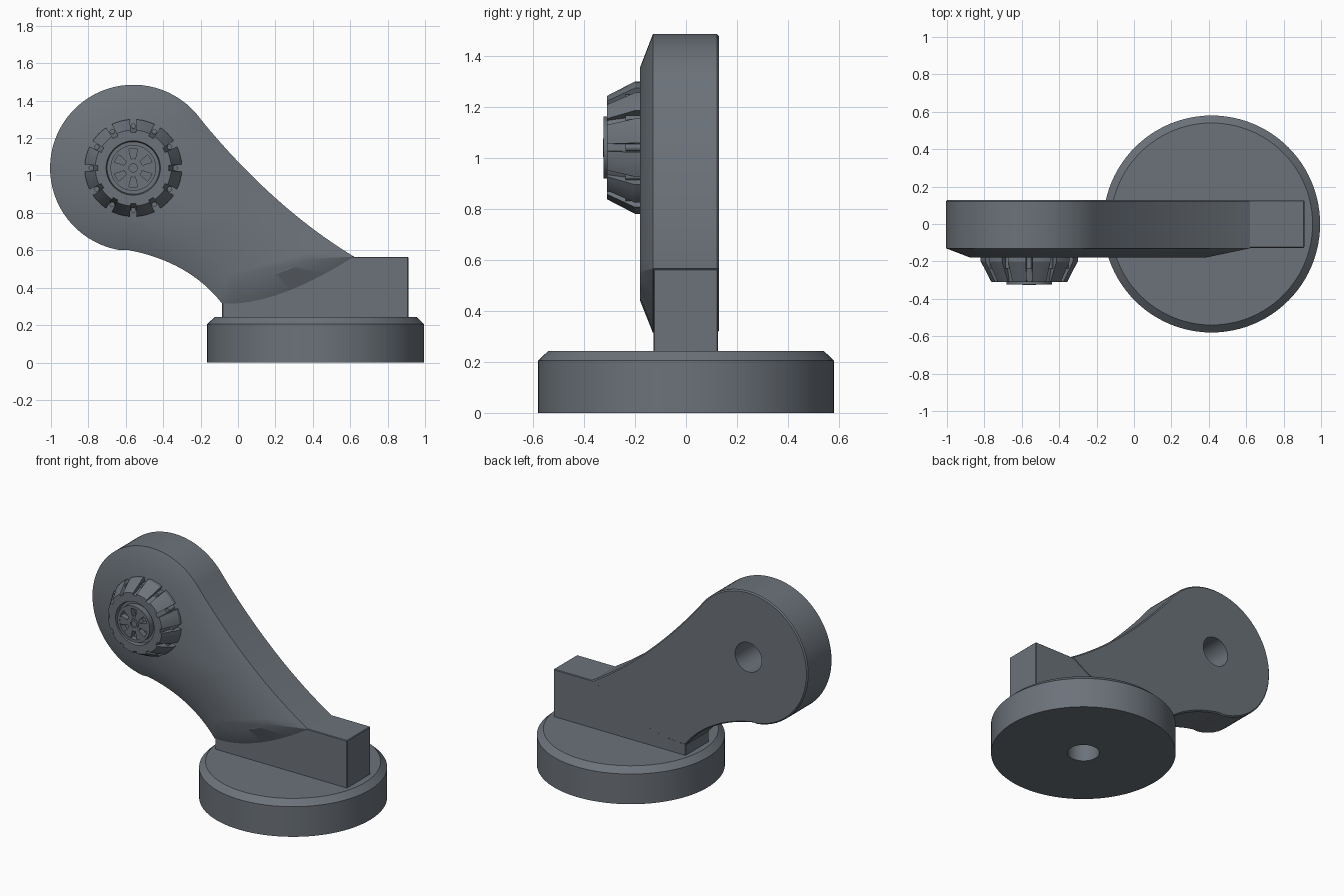
import bpy, bmesh, math
from mathutils import Vector, Matrix

default = bpy.data.objects.get("Cube")
if default:
    bpy.data.objects.remove(default, do_unlink=True)

GREY = (0.15, 0.17, 0.195, 1)
mat = bpy.data.materials.new("slate_grey")
mat.use_nodes = True
mat.diffuse_color = GREY
mat.node_tree.nodes["Principled BSDF"].inputs["Base Color"].default_value = GREY

PIVOT = Vector((-0.56, 0, 1.04))
TO_FRONT = Matrix.Rotation(math.radians(90), 4, 'X')  # local z points to -y


def finish(name, bm, matrix=Matrix()):
    bmesh.ops.remove_doubles(bm, verts=bm.verts, dist=1e-5)
    bmesh.ops.recalc_face_normals(bm, faces=bm.faces)
    mesh = bpy.data.meshes.new(name)
    bm.to_mesh(mesh)
    bm.free()
    mesh.materials.append(mat)
    obj = bpy.data.objects.new(name, mesh)
    obj.matrix_world = matrix
    bpy.context.collection.objects.link(obj)
    return obj


def smooth(obj):
    bpy.ops.object.select_all(action='DESELECT')
    obj.select_set(True)
    bpy.context.view_layer.objects.active = obj
    bpy.ops.object.shade_smooth_by_angle(angle=math.radians(25))


def lathe(name, profile, matrix=Matrix(), steps=72):
    bm = bmesh.new()
    vs = [bm.verts.new((r, 0, h)) for r, h in profile]
    es = [bm.edges.new(p) for p in zip(vs, vs[1:])]
    bmesh.ops.spin(bm, geom=vs + es, cent=(0, 0, 0), axis=(0, 0, 1),
                   angle=math.tau, steps=steps)
    return finish(name, bm, matrix)


def loft(bm, rings):
    loops = [[bm.verts.new(p) for p in ring] for ring in rings]
    n = len(loops[0])
    for a, b in zip(loops, loops[1:]):
        for i in range(n):
            j = (i + 1) % n
            bm.faces.new((a[i], a[j], b[j], b[i]))
    bm.faces.new(loops[0][::-1])
    bm.faces.new(loops[-1])


def sectors(bm, count, start, half, levels, steps=4):
    """Ring of wedges; levels are (height, inner radius, outer radius)."""
    for k in range(count):
        mid = math.radians(start + 360 * k / count)
        angles = [mid + math.radians(half) * (2 * i / steps - 1) for i in range(steps + 1)]
        loft(bm, [[(r * math.cos(a), r * math.sin(a), h)
                   for r, seq in ((ro, angles), (ri, angles[::-1])) for a in seq]
                  for h, ri, ro in levels])


def curve(a, c, b, n=16):
    a, c, b = Vector(a), Vector(c), Vector(b)
    return [a * (1 - t) ** 2 + c * 2 * t * (1 - t) + b * t * t
            for t in (i / n for i in range(n))]


def arm_outline(radius, top, upper, tip, lower, heel, under, throat):
    """Round head, then the neck's three curved edges, as (x, z) points."""
    centre = Vector((PIVOT.x, PIVOT.z))
    a0 = math.atan2(top[1] - centre.y, top[0] - centre.x)
    a1 = math.atan2(throat[1] - centre.y, throat[0] - centre.x) + math.tau
    head = [centre + radius * Vector((math.cos(a), math.sin(a)))
            for a in (a0 + (a1 - a0) * i / 48 for i in range(48))]
    return (head + curve(throat, under, heel) + curve(heel, lower, tip)
            + curve(tip, upper, top))


# Round base with chamfered rim and a blind hole underneath
base = lathe("round_base", [(0, 0.2), (0.1, 0.2), (0.1, 0), (0.58, 0), (0.58, 0.205),
                            (0.54, 0.243), (0, 0.243)],
             Matrix.Translation((0.415, 0, 0)), 96)
smooth(base)

# Foot block
bm = bmesh.new()
bmesh.ops.create_cube(bm, size=1, matrix=Matrix.Translation((0.413, -0.001, 0.3925))
                      @ Matrix.Diagonal((0.995, 0.254, 0.345, 1)))
block = finish("foot_block", bm)
bevel = block.modifiers.new("edge", 'BEVEL')
bevel.width = 0.004

# Arm with wide front chamfer and a fine back edge
outer = arm_outline(0.445, (-0.2, 1.3), (0.19, 0.826), (0.62, 0.566), (0.2, 0.3),
                    (-0.085, 0.315), (-0.26, 0.54), (-0.59, 0.602))
inner = arm_outline(0.315, (-0.305, 1.225), (0.1, 0.75), (0.38, 0.555), (0.2, 0.44),
                    (-0.03, 0.44), (-0.2, 0.66), (-0.59, 0.73))
bm = bmesh.new()
loft(bm, [[(p.x, y, p.y) for p in (o.lerp(i, f) for o, i in zip(outer, inner))]
          for y, f in ((-0.18, 1), (-0.13, 0), (0.121, 0), (0.129, 0.06))])
arm = finish("arm", bm)

# Pivot hole in the back of the arm
cutter = lathe("hole_cutter", [(0, -0.3), (0.1, -0.3), (0.1, 0.1), (0, 0.1)],
               Matrix.Translation(PIVOT) @ TO_FRONT, 40)
cutter.hide_render = True
cut = arm.modifiers.new("hole", 'BOOLEAN')
cut.object = cutter
cut.operation = 'DIFFERENCE'
cut.solver = 'EXACT'
bpy.context.view_layer.objects.active = arm
bpy.ops.object.modifier_apply(modifier=cut.name)
bpy.data.objects.remove(cutter, do_unlink=True)
smooth(arm)

# Knob core with a recessed face
KNOB = Matrix.Translation(PIVOT + Vector((0, -0.178, 0))) @ TO_FRONT
core = lathe("knob_core", [(0, 0), (0.222, 0), (0.215, 0.03), (0.19, 0.132), (0.145, 0.132),
                           (0.14, 0.105), (0, 0.105)], KNOB)
smooth(core)

# Tapered grip teeth around the knob
bm = bmesh.new()
sectors(bm, 12, 15, 11, [(0, 0.19, 0.26), (0.022, 0.19, 0.26), (0.132, 0.17, 0.203)])
smooth(finish("knob_grips", bm, KNOB))

# Small pins in the gaps between the teeth
bm = bmesh.new()
for k in range(12):
    spot = Matrix.Rotation(math.tau * k / 12, 4, 'Z') @ Matrix.Translation((0.225, 0, 0.03))
    bmesh.ops.create_cone(bm, cap_ends=True, segments=12, radius1=0.014, radius2=0.014,
                          depth=0.06, matrix=spot)
smooth(finish("knob_pins", bm, KNOB))

# Spoked cap: rim, six wide spokes and a hub
rim = lathe("cap_rim", [(0.104, 0.1), (0.122, 0.1), (0.122, 0.146), (0.104, 0.146),
                        (0.104, 0.1)], KNOB)
smooth(rim)
bm = bmesh.new()
sectors(bm, 6, 0, 17, [(0.1, 0.03, 0.108), (0.143, 0.03, 0.108)])
finish("cap_spokes", bm, KNOB)
hub = lathe("cap_hub", [(0, 0.1), (0.05, 0.1), (0.05, 0.143), (0.036, 0.143), (0.036, 0.147),
                        (0.022, 0.147), (0.022, 0.138), (0, 0.138)], KNOB, 32)
smooth(hub)
